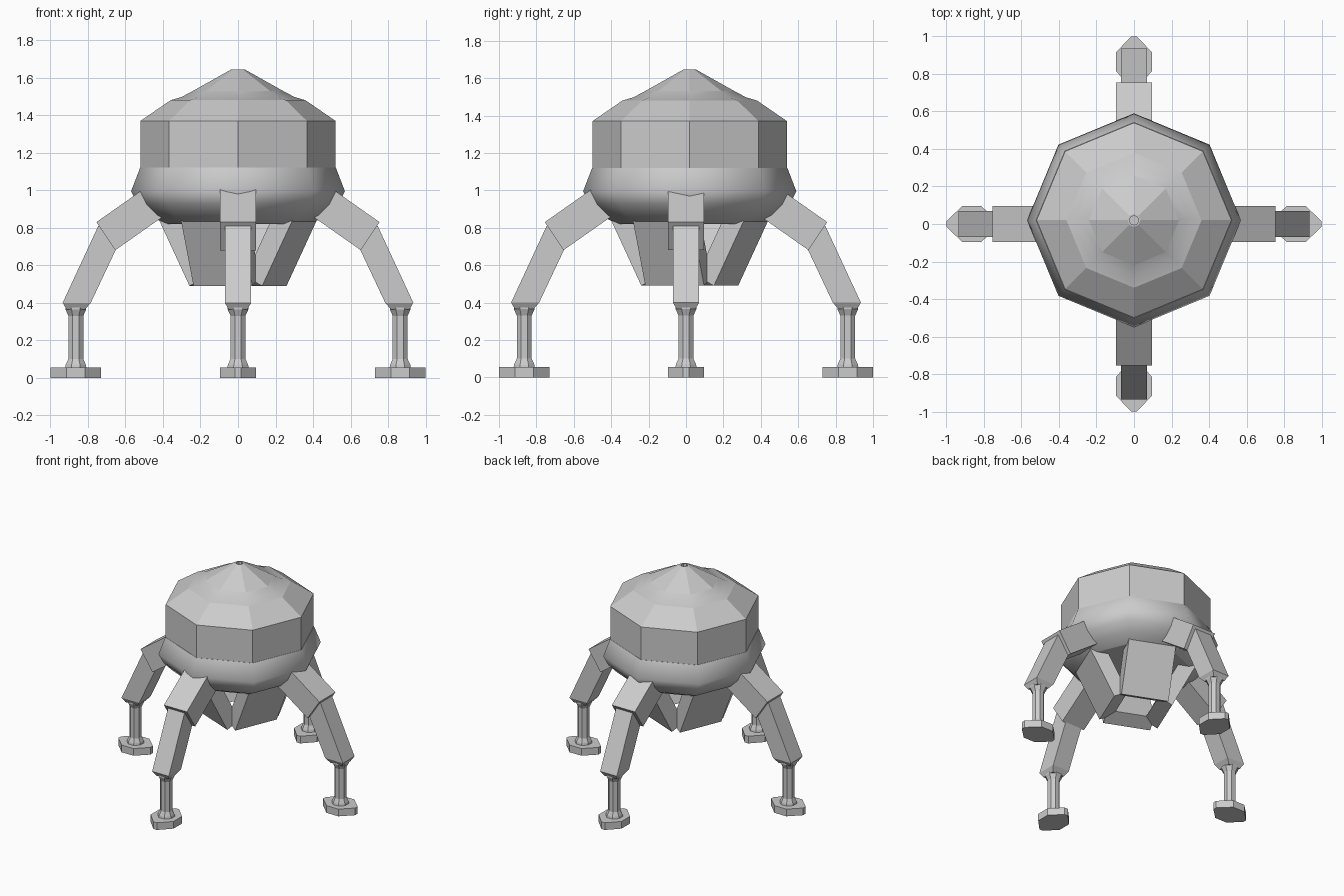
import bpy, bmesh
from math import sin, cos, pi, radians
from mathutils import Matrix, Vector

cube = bpy.data.objects.get("Cube")
if cube:
    bpy.data.objects.remove(cube, do_unlink=True)

grey = bpy.data.materials.new("hull_grey")
grey.use_nodes = True
colour = (0.6, 0.6, 0.6, 1)
grey.diffuse_color = colour
grey.node_tree.nodes["Principled BSDF"].inputs["Base Color"].default_value = colour


def loft(name, rings, matrix=Matrix(), smooth=()):
    """Skin equal-sized rings of points, cap both ends; smooth lists rounded bands."""
    bm = bmesh.new()
    loops = [[bm.verts.new(matrix @ Vector(p)) for p in ring] for ring in rings]
    n = len(loops[0])
    for band, (a, b) in enumerate(zip(loops, loops[1:])):
        for i in range(n):
            j = (i + 1) % n
            face = bm.faces.new((a[i], a[j], b[j], b[i]))
            face.smooth = band in smooth
    bm.faces.new(loops[0])
    bm.faces.new(loops[-1])
    bmesh.ops.recalc_face_normals(bm, faces=bm.faces)
    mesh = bpy.data.meshes.new(name)
    bm.to_mesh(mesh)
    bm.free()
    mesh.materials.append(grey)
    obj = bpy.data.objects.new(name, mesh)
    bpy.context.collection.objects.link(obj)
    return obj


def octagon(r, z, x=0, turn=0):
    return [(x + r * cos(i * pi / 4 + turn), r * sin(i * pi / 4 + turn), z) for i in range(8)]


def rectangle(x0, x1, y, z0, z1):
    return [(x0, -y, z0), (x1, -y, z1), (x1, y, z1), (x0, y, z0)]


def foot_outline(z):
    half = [(0.135, 0.015), (0.05, 0.097), (-0.05, 0.097), (-0.135, 0.015)]
    return [(LEG_X + x, y, z) for x, y in half] + [(LEG_X + x, -y, z) for x, y in reversed(half)]


LEG_X = 0.865
hull_place = Matrix.Translation((0, 0.02, 0))

# Rounded underside of the hull
belly = [(0.385, 0.82), (0.475, 0.865), (0.535, 0.925), (0.57, 0.995), (0.522, 1.12)]
loft("hull_belly", [octagon(r, z) for r, z in belly], hull_place, range(4))

# Straight walls, stepped roof and open vent at the peak
cabin = [(0.52, 1.12), (0.52, 1.37), (0.36, 1.48), (0.30, 1.498), (0.24, 1.53),
         (0.035, 1.645), (0.025, 1.645), (0.025, 1.62)]
loft("hull_cabin", [octagon(r, z) for r, z in cabin], hull_place, (2, 3))

# Four tilted thruster blocks, turned to match the hull panels
for i in range(4):
    place = (hull_place @ Matrix.Rotation(radians(67.5) + i * pi / 2, 4, 'Z')
             @ Matrix.Translation((0.21, 0, 0.49)) @ Matrix.Rotation(radians(26.5), 4, 'Y'))
    ends = [rectangle(-0.11, 0, 0.17, z, z) for z in (0, 0.42)]
    loft(f"thruster_block_{i + 1}", ends, place)

# Four jointed legs
for i, side in enumerate(("left", "back", "right", "front")):
    turn = Matrix.Rotation(i * pi / 2, 4, 'Z')
    loft(f"{side}_upper_leg", [rectangle(0.335, 0.435, 0.097, 0.905, 1.055),
                               rectangle(0.655, 0.755, 0.097, 0.68, 0.83)], turn)
    loft(f"{side}_lower_leg", [rectangle(0.62, 0.745, 0.07, 0.75, 0.81),
                               rectangle(0.785, 0.935, 0.07, 0.40, 0.40),
                               rectangle(0.815, 0.915, 0.05, 0.365, 0.365)], turn)
    # Ankle strut flares at both ends
    strut = [(0.062, 0.05), (0.058, 0.07), (0.043, 0.10), (0.043, 0.33), (0.06, 0.365), (0.06, 0.38)]
    loft(f"{side}_ankle_strut", [octagon(r, z, LEG_X, pi / 8) for r, z in strut], turn)
    loft(f"{side}_foot_pad", [foot_outline(0), foot_outline(0.055)], turn)
